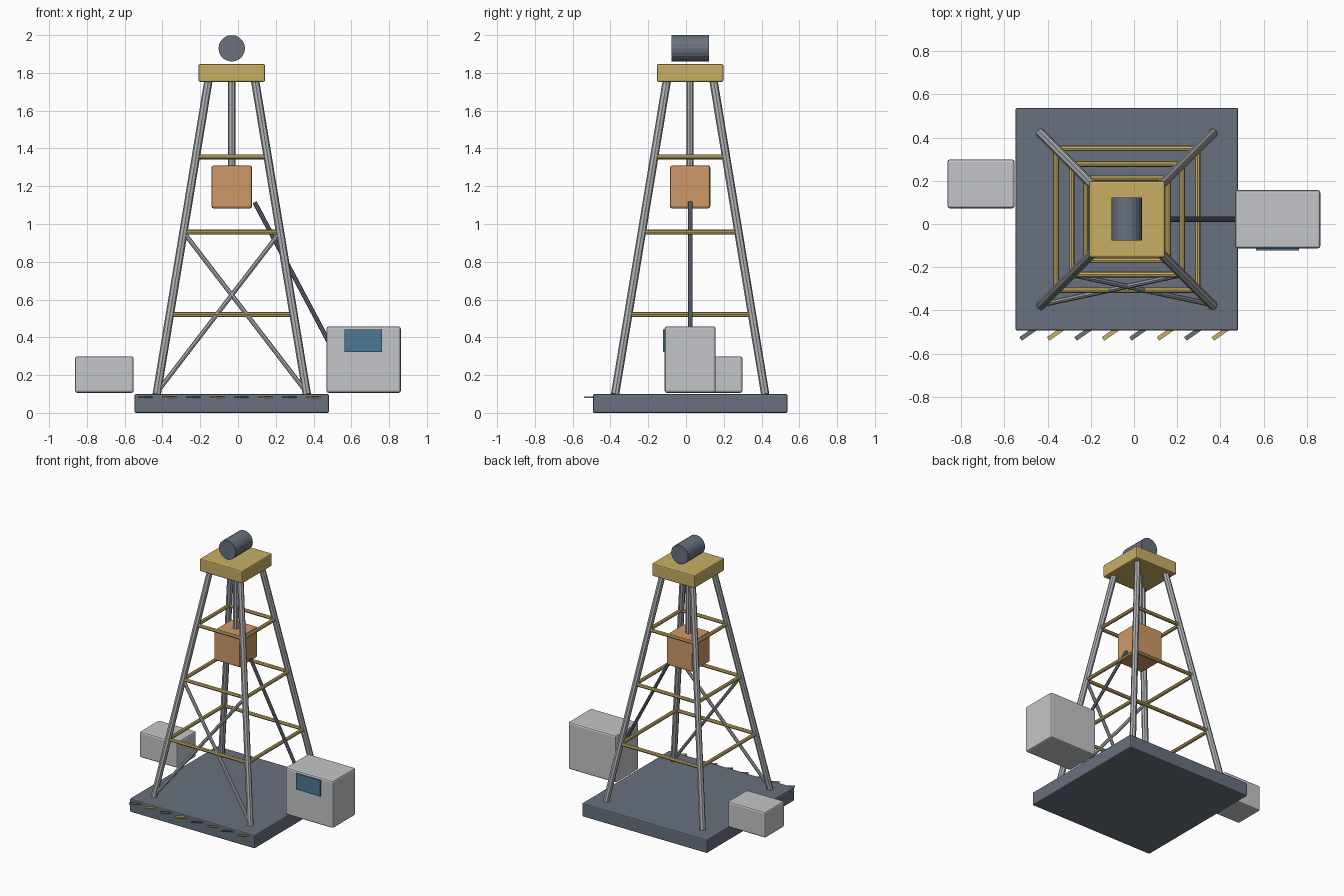
import bpy
import math
from mathutils import Vector

cube = bpy.data.objects.get("Cube")
if cube:
    bpy.data.objects.remove(cube, do_unlink=True)


def material(name, r, g, b):
    m = bpy.data.materials.new(name)
    m.use_nodes = True
    m.diffuse_color = (r, g, b, 1)
    m.node_tree.nodes["Principled BSDF"].inputs["Base Color"].default_value = (r, g, b, 1)
    return m


DARK_STEEL = material("dark steel", 0.14, 0.165, 0.21)
YELLOW = material("safety yellow", 0.58, 0.43, 0.13)
PALE_GREY = material("pale grey", 0.55, 0.56, 0.58)
LEG_GREY = material("galvanised grey", 0.43, 0.44, 0.46)
ORANGE = material("copper orange", 0.62, 0.32, 0.14)
GLASS = material("blue glass", 0.07, 0.19, 0.30)

# Tower axis
CX, CY = -0.033, 0.022


def box(name, low, high, mat, bevel=0.0):
    low, high = Vector(low), Vector(high)
    bpy.ops.mesh.primitive_cube_add(size=1, location=(low + high) / 2)
    ob = bpy.context.object
    ob.name = name
    ob.scale = high - low
    bpy.ops.object.transform_apply(location=False, rotation=False, scale=True)
    ob.data.materials.append(mat)
    if bevel:
        mod = ob.modifiers.new("soft edges", "BEVEL")
        mod.width = bevel
        mod.segments = 2
    return ob


def rod(name, start, end, radius, mat, sides=8):
    start, end = Vector(start), Vector(end)
    axis = end - start
    bpy.ops.mesh.primitive_cylinder_add(vertices=sides, radius=radius,
                                        depth=axis.length, location=(start + end) / 2)
    ob = bpy.context.object
    ob.name = name
    ob.rotation_euler = axis.to_track_quat("Z", "Y").to_euler()
    ob.data.materials.append(mat)
    return ob


def leg_point(sx, sy, z):
    """Centre of the leg in corner (sx, sy) at height z."""
    half = 0.397 - 0.272 * (z - 0.1) / 1.65
    return (CX + sx * half, CY + sy * half, z)


# Base slab and crown platform
box("base_slab", (CX - 0.515, CY - 0.515, 0), (CX + 0.515, CY + 0.515, 0.1),
    DARK_STEEL, 0.008)
box("crown_platform", (CX - 0.176, CY - 0.176, 1.753), (CX + 0.176, CY + 0.176, 1.847),
    YELLOW, 0.008)

# Four leaning legs
corners = [(-1, -1), (1, -1), (1, 1), (-1, 1)]
for i, (sx, sy) in enumerate(corners):
    rod(f"leg_{i + 1}", leg_point(sx, sy, 0.098), leg_point(sx, sy, 1.77), 0.022, LEG_GREY)

# Horizontal rings of girts
for level, z in enumerate((0.52, 0.957, 1.355)):
    for i in range(4):
        rod(f"girt_{level + 1}_{i + 1}", leg_point(*corners[i], z),
            leg_point(*corners[(i + 1) % 4], z), 0.013, YELLOW)

# Crossed braces on the front
for name, s in (("left", 1), ("right", -1)):
    rod(f"front_brace_{name}", leg_point(s, -1, 0.11), leg_point(-s, -1, 0.957),
        0.012, LEG_GREY)

# Crown drum, hanging rod and travelling block
rod("crown_drum", (CX, -0.077, 1.93), (CX, 0.122, 1.93), 0.07, DARK_STEEL, 20)
rod("hanging_rod", (CX, CY, 1.29), (CX, CY, 1.77), 0.019, LEG_GREY)
box("travelling_block", (CX - 0.107, CY - 0.107, 1.082), (CX + 0.107, CY + 0.107, 1.31),
    ORANGE, 0.012)

# Side cabin with window, equipment box and hose
box("control_cabin", (0.468, CY - 0.135, 0.106), (0.862, CY + 0.135, 0.458), PALE_GREY, 0.012)
box("cabin_window", (0.564, -0.122, 0.323), (0.763, -0.1125, 0.442), GLASS)
box("equipment_box", (-0.863, 0.072, 0.106), (-0.552, 0.299, 0.299), PALE_GREY, 0.012)
rod("feed_hose", (0.088, CY, 1.115), (0.497, CY, 0.345), 0.012, DARK_STEEL)

# Slanted warning strips along the front edge
for i in range(8):
    x = -0.485 + i * 0.127
    strip = box(f"warning_strip_{i + 1}", (x - 0.048, -0.514, 0.08),
                (x + 0.048, -0.494, 0.086), YELLOW if i % 2 else DARK_STEEL)
    strip.rotation_euler.z = math.radians(35)
